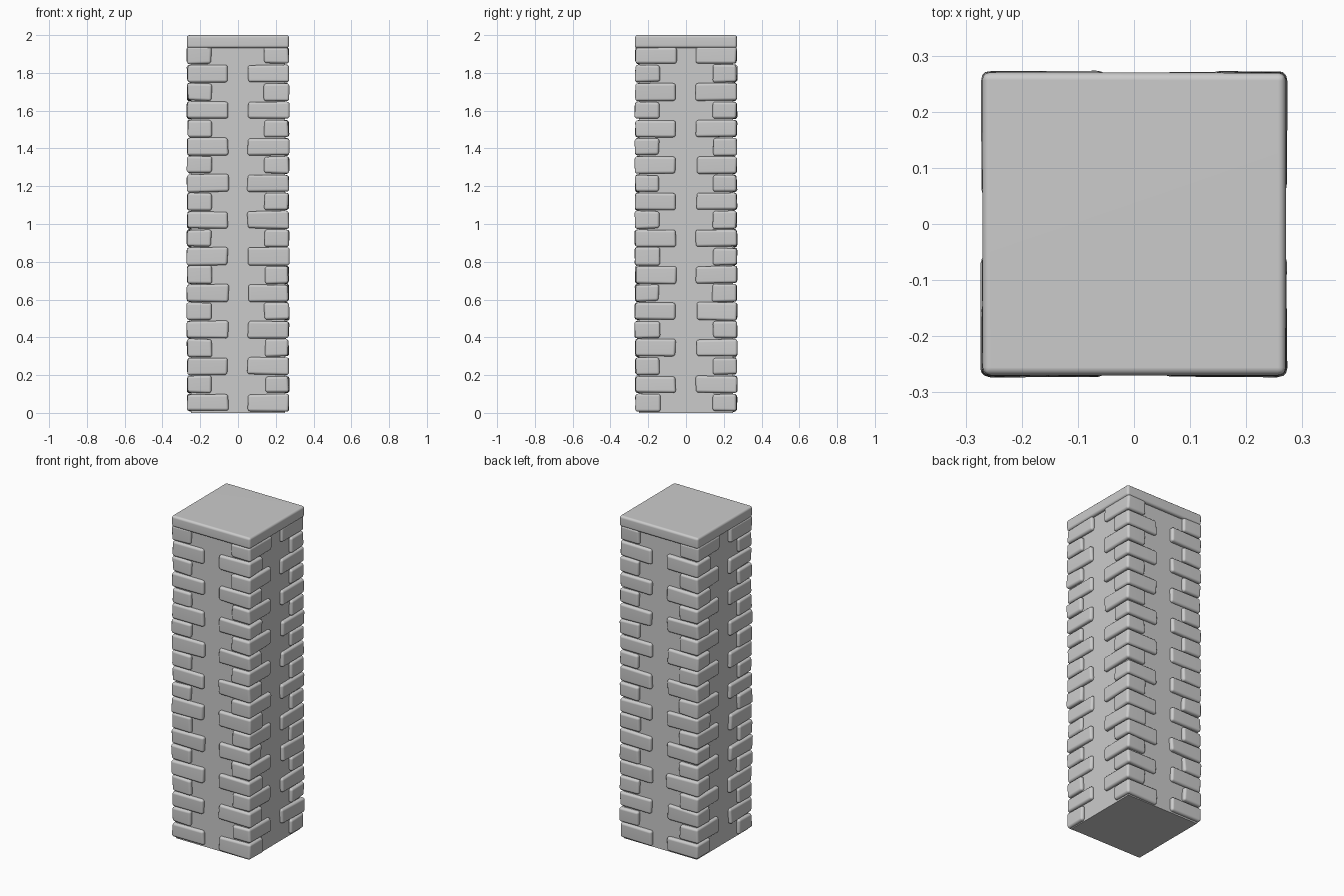
import bpy, bmesh, random
from mathutils import Vector

if "Cube" in bpy.data.objects:
    bpy.data.objects.remove(bpy.data.objects["Cube"])

random.seed(4)
HALF = 0.269      # outer half width of the stones
ROWS = 20
PITCH = 0.0968


def stone(name, lo, hi, bevel, jitter, cuts=0):
    """Rounded, slightly irregular block between two corners."""
    lo, hi = Vector(lo), Vector(hi)
    bm = bmesh.new()
    bmesh.ops.create_cube(bm, size=1)
    for v in bm.verts:
        v.co = Vector(((lo[i] + hi[i]) / 2 + v.co[i] * (hi[i] - lo[i]) for i in range(3)))
        v.co += Vector([random.uniform(-jitter, jitter) for _ in range(3)])
    bmesh.ops.bevel(bm, geom=bm.edges[:], offset=bevel, segments=3,
                    profile=0.5, affect='EDGES', clamp_overlap=True)
    for f in bm.faces:
        f.smooth = True
    mesh = bpy.data.meshes.new(name)
    bm.to_mesh(mesh)
    bm.free()
    obj = bpy.data.objects.new(name, mesh)
    bpy.context.collection.objects.link(obj)
    # keep the broad faces flat, with rounded edges
    mod = obj.modifiers.new("flat_faces", 'WEIGHTED_NORMAL')
    mod.keep_sharp = True
    return obj


# plain square shaft
bpy.ops.mesh.primitive_cube_add(size=1, location=(0, 0, 0.975))
core = bpy.context.object
core.name = "pillar_core"
core.scale = (0.5, 0.5, 1.95)

# alternating long and short corner stones
for row in range(ROWS):
    z = 0.054 + row * PITCH
    for sx in (-1, 1):
        for sy in (-1, 1):
            long_x = row % 2 == 0
            # inner ends of the stone along x and y
            ix = (0.053 if long_x else 0.14) + random.uniform(-0.004, 0.004)
            iy = (0.14 if long_x else 0.053) + random.uniform(-0.004, 0.004)
            out = HALF + random.uniform(-0.002, 0.002)
            h = 0.046 + random.uniform(-0.002, 0.001)
            xs = sorted((sx * ix, sx * out))
            ys = sorted((sy * iy, sy * out))
            stone(f"corner_stone_{row}", (xs[0], ys[0], z - h),
                  (xs[1], ys[1], z + h), 0.014, 0.0035)

# cap slab
stone("cap_slab", (-0.27, -0.27, 1.931), (0.27, 0.27, 2.0), 0.014, 0.001)
